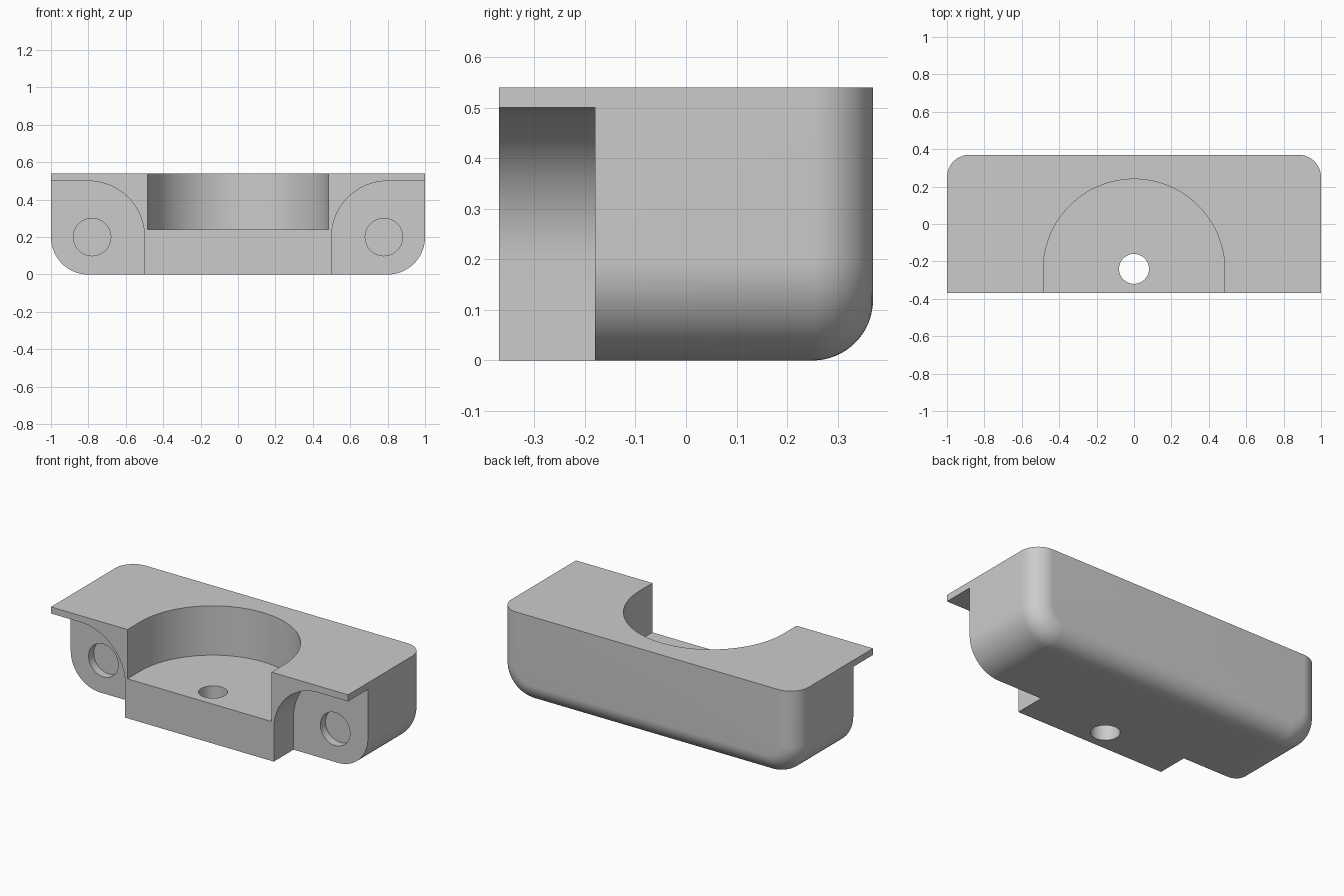
import bpy
import bmesh
from math import sin, cos, pi

cube = bpy.data.objects.get("Cube")
if cube:
    bpy.data.objects.remove(cube, do_unlink=True)

grey = bpy.data.materials.new("light grey")
grey.use_nodes = True
COLOUR = (0.6, 0.6, 0.6, 1)
grey.diffuse_color = COLOUR
grey.node_tree.nodes["Principled BSDF"].inputs["Base Color"].default_value = COLOUR

HEIGHT, DEPTH = 0.54, 0.37
CORNER, BACK_ROUND = 0.2, 0.12


def arc(cx, cy, r, start, end, n=24):
    return [(cx + r * cos(start + (end - start) * i / n),
             cy + r * sin(start + (end - start) * i / n)) for i in range(n + 1)]


def loft(name, rings):
    """Skin a list of matching closed rings and cap both ends."""
    bm = bmesh.new()
    loops = [[bm.verts.new(p) for p in ring] for ring in rings]
    for a, b in zip(loops, loops[1:]):
        for i in range(len(a)):
            j = (i + 1) % len(a)
            bm.faces.new((a[i], a[j], b[j], b[i]))
    bm.faces.new(loops[0])
    bm.faces.new(loops[-1])
    bmesh.ops.recalc_face_normals(bm, faces=bm.faces)
    mesh = bpy.data.meshes.new(name)
    bm.to_mesh(mesh)
    bm.free()
    mesh.materials.append(grey)
    obj = bpy.data.objects.new(name, mesh)
    bpy.context.collection.objects.link(obj)
    return obj


def prism_y(name, pts, y0, y1):
    return loft(name, [[(x, y, z) for x, z in pts] for y in (y0, y1)])


def prism_z(name, pts, z0, z1):
    return loft(name, [[(x, y, z) for x, y in pts] for z in (z0, z1)])


def body_ring(y, inset):
    """Front outline with rounded lower corners, shrunk by inset except at the top."""
    r = CORNER - inset
    pts = [(-1 + inset, HEIGHT)]
    pts += arc(-1 + CORNER, CORNER, r, pi, 1.5 * pi)
    pts += arc(1 - CORNER, CORNER, r, 1.5 * pi, 2 * pi)
    pts += [(1 - inset, HEIGHT)]
    return [(x, y, z) for x, z in pts]


# Body with rounded bottom corners and a rounded back
rings = [body_ring(-DEPTH, 0)]
for i in range(17):
    a = pi / 2 * i / 16
    rings.append(body_ring(DEPTH - BACK_ROUND * (1 - sin(a)), BACK_ROUND * (1 - cos(a))))
body = loft("bracket_body", rings)

cutters = []
# Front corner pockets and their shallow screw holes
for side in (-1, 1):
    pocket = [(0.5, -0.1)] + arc(0.8, 0.2, 0.3, pi, pi / 2) + [(1.2, 0.5), (1.2, -0.1)]
    pocket = [(side * x, z) for x, z in pocket]
    cutters.append(prism_y("pocket_cutter", pocket, -0.6, -0.18))
    hole = arc(side * 0.78, 0.2, 0.1, 0, 2 * pi, 48)[:-1]
    cutters.append(prism_y("screw_hole_cutter", hole, -0.3, -0.13))

# Half-round recess, open at the front
recess = [(0.485, -0.6)] + arc(0, -0.245, 0.485, 0, pi, 64) + [(-0.485, -0.6)]
cutters.append(prism_z("recess_cutter", recess, 0.24, 0.8))

# Drain hole through the recess floor
drain = arc(0, -0.24, 0.08, 0, 2 * pi, 48)[:-1]
cutters.append(prism_z("floor_hole_cutter", drain, -0.2, 0.4))

# Apply the cuts
bpy.ops.object.select_all(action="DESELECT")
bpy.context.view_layer.objects.active = body
body.select_set(True)
for cutter in cutters:
    cutter.hide_render = True
    mod = body.modifiers.new("cut", "BOOLEAN")
    mod.operation = "DIFFERENCE"
    mod.solver = "EXACT"
    mod.object = cutter
    bpy.ops.object.modifier_apply(modifier=mod.name)
    bpy.data.objects.remove(cutter, do_unlink=True)

bpy.ops.object.shade_smooth_by_angle(angle=pi / 6)
